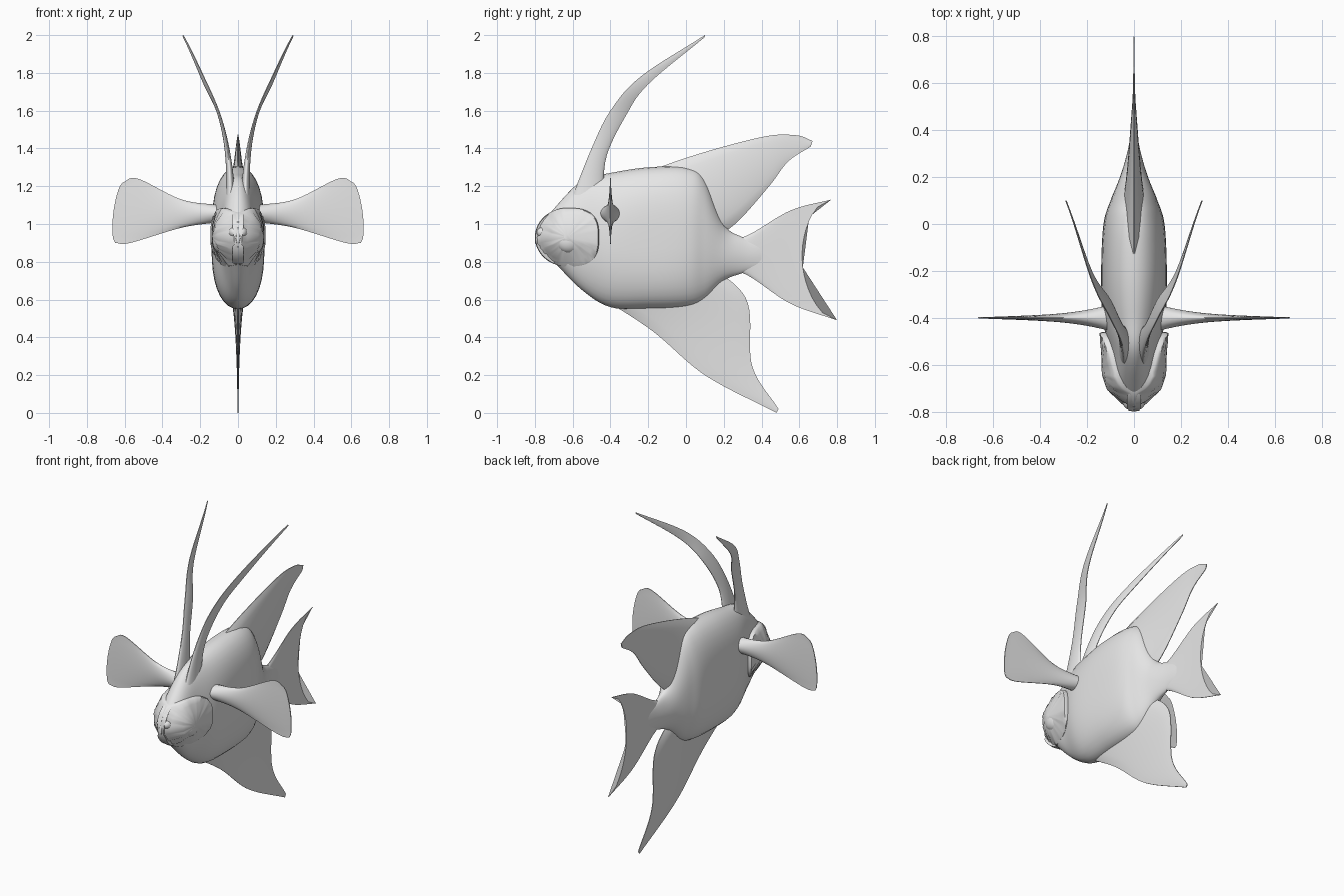
import bpy, bmesh, math
from mathutils import Vector

if "Cube" in bpy.data.objects:
    bpy.data.objects.remove(bpy.data.objects["Cube"])

grey = bpy.data.materials.new("plain_grey")
grey.use_nodes = True
grey.diffuse_color = (.8, .8, .8, 1)
grey.node_tree.nodes["Principled BSDF"].inputs["Base Color"].default_value = grey.diffuse_color


def spline(points, count):
    """Resample control tuples with a Catmull-Rom curve."""
    pts = [Vector(p) for p in points]
    pts = [pts[0] * 2 - pts[1]] + pts + [pts[-1] * 2 - pts[-2]]
    spans = len(points) - 1
    out = []
    for k in range(count):
        place = k * spans / (count - 1)
        i = min(int(place), spans - 1)
        t = place - i
        a, b, c, d = pts[i:i + 4]
        start, end = (c - a) / 2, (d - b) / 2
        ease = t * t * (3 - 2 * t)
        out.append(b.lerp(c, ease) + start * t * (1 - t) ** 2 - end * t * t * (1 - t))
    return out


def finish(obj):
    """Apply the colour and smooth shading to a part."""
    obj.data.materials.append(grey)
    bpy.ops.object.select_all(action="DESELECT")
    obj.select_set(True)
    bpy.context.view_layer.objects.active = obj
    bpy.ops.object.shade_smooth_by_angle(angle=math.radians(50))


def loft(name, rings):
    """Skin closed rings of equal length and cap both ends."""
    bm = bmesh.new()
    loops = [[bm.verts.new(p) for p in ring] for ring in rings]
    for near, far in zip(loops, loops[1:]):
        for i in range(len(near)):
            bm.faces.new((near[i - 1], near[i], far[i], far[i - 1]))
    bm.faces.new(loops[0])
    bm.faces.new(loops[-1])
    bmesh.ops.recalc_face_normals(bm, faces=bm.faces)
    mesh = bpy.data.meshes.new(name)
    bm.to_mesh(mesh)
    bm.free()
    obj = bpy.data.objects.new(name, mesh)
    bpy.context.collection.objects.link(obj)
    finish(obj)


def power(value, exponent):
    return math.copysign(abs(value) ** exponent, value)


# Body stations from mouth to tail root: y, top, bottom, half width
stations = spline([
    (-.8, .95, .9, .01), (-.7, 1.08, .8, .08), (-.55, 1.23, .65, .1),
    (-.4, 1.27, .56, .135), (-.2, 1.3, .55, .14), (0, 1.3, .56, .13),
    (.1, 1.24, .6, .1), (.2, 1, .7, .06), (.3, .93, .74, .03), (.4, .9, .77, .01)], 64)


def half_width(station, z):
    """Pointed section at head and tail, slab-sided section amidships."""
    y, top, bottom, width = station
    height = abs(2 * z - top - bottom) / (top - bottom)
    squareness = 1.6 + 1.5 * math.exp(-((y + .15) / .3) ** 2)
    return width * math.sqrt(max(0, 1 - height ** squareness))


def body_ring(station, sides=40):
    y, top, bottom, width = station
    ring = []
    for k in range(sides):
        angle = math.tau * k / sides
        z = (top + bottom + (top - bottom) * math.cos(angle)) / 2
        ring.append((math.copysign(half_width(station, z), math.sin(angle)), y, z))
    return ring


loft("body", [body_ring(s) for s in stations])


def fin(name, lead, trail, root, place, bow=0, across=17, along=29):
    """Lens-section blade between two edges, thinning outwards, with a bowed tip."""
    rings = []
    for k, (a, b) in enumerate(zip(spline(lead, along), spline(trail, along))):
        out = k / (along - 1)
        thick = root * (1 - out) ** 3 + .006 - .003 * out
        front, back = [], []
        for i in range(across):
            u = i / (across - 1)
            arch = math.sqrt(max(0, math.sin(math.pi * u)))
            p = a.lerp(b, u)
            p.x += bow * out ** 2 * arch
            depth = max(.002, thick * arch)
            front.append(place(p, depth, out))
            back.insert(0, place(p, -depth, out))
        rings.append(front + back)
    loft(name, rings)


def upright(p, depth, out):
    return depth, p.x, p.y


# Swept fins above, below and behind the body
fin("dorsal_fin",
    [(-.4, 1.2), (0, 1.35), (.4, 1.46), (.58, 1.47), (.67, 1.44)],
    [(.1, .9), (.26, 1), (.44, 1.2), (.54, 1.33), (.66, 1.41)], .08, upright)
fin("anal_fin",
    [(-.6, .7), (-.2, .45), (.1, .2), (.48, 0)],
    [(.1, .8), (.32, .6), (.35, .25), (.49, .02)], .06, upright)
fin("tail_fin",
    [(.15, .95), (.3, .93), (.55, 1.07), (.77, 1.13)],
    [(.15, .72), (.3, .74), (.55, .58), (.8, .49)], .05, upright, bow=-.17)


def cover_ring(side, scale, lift, count=56):
    """Ring on the cheek, rounded at the mouth and squarer at the gill."""
    ring = []
    for k in range(count):
        angle = math.tau * k / count
        corner = .7 if math.cos(angle) > 0 else 1
        y = -.63 + .17 * scale * power(math.cos(angle), corner)
        z = .93 + .155 * scale * power(math.sin(angle), corner)
        station = min(stations, key=lambda s: abs(s[0] - y))
        # The plate stands proud at the top and back and melts into chin and mouth
        rise = min(1, max(0, (z - .77) * 8)) * min(1, (y + .8) * 10)
        x = half_width(station, z) + (lift * rise if lift > 0 else lift)
        ring.append((side * x, y, z))
    return ring


def ball(name, location, scale):
    bpy.ops.mesh.primitive_uv_sphere_add(radius=1, location=location, scale=scale)
    bpy.context.object.name = name
    finish(bpy.context.object)


for label, side in (("left", 1), ("right", -1)):
    # Cheek cover with a raised rim, its swelling and the lip
    loft(label + "_cheek_cover", [cover_ring(side, scale, lift) for scale, lift in (
        (.98, -.03), (1, .015), (.97, .025), (.8, .03), (.5, .04), (.1, .045))])
    ball(label + "_cheek_swelling", (side * .09, -.62, .91), (.045, .07, .065))
    ball(label + "_lip", (side * .02, -.75, .955), (.03, .04, .03))

    # Paddle fin standing straight out to the side
    fin(label + "_pectoral_fin",
        [(.1, 1.1), (.3, 1.13), (.53, 1.24), (.61, 1.22)],
        [(.1, 1.01), (.3, .98), (.57, .9), (.65, .9)], .05,
        lambda p, depth, out: (side * p.x, depth - .4, p.y), bow=.03)

    # Long flat filament curving up, out and back
    fin(label + "_filament",
        [(-.6, 1.15), (-.5, 1.4), (-.4, 1.6), (-.24, 1.78), (.1, 2)],
        [(-.44, 1.15), (-.42, 1.36), (-.32, 1.57), (-.2, 1.74), (.1, 1.99)], .02,
        lambda p, depth, out: (side * (.04 + .25 * out ** 2 + depth), p.x, p.y))
